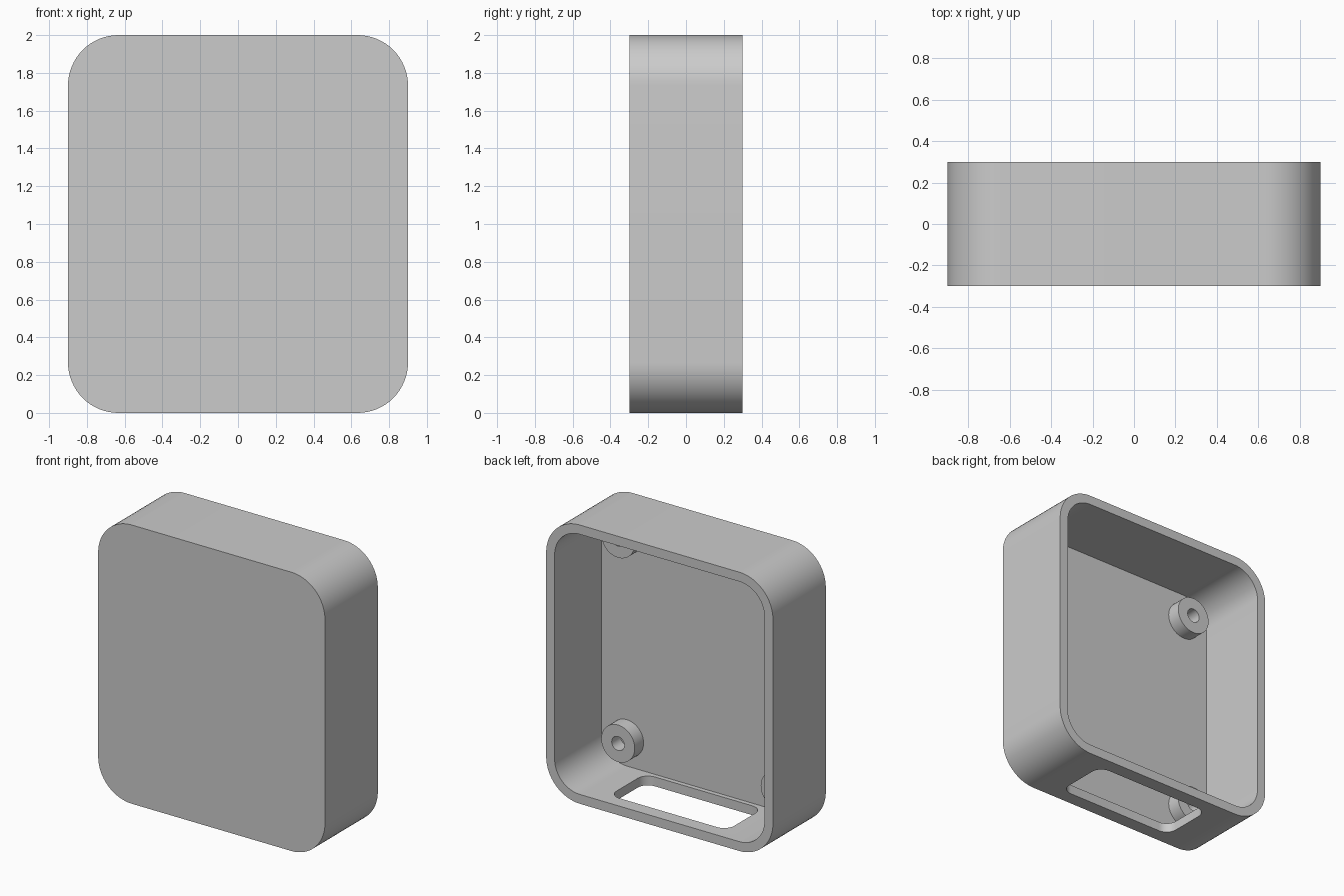
import bpy, bmesh, math
from mathutils import Matrix, Vector

if "Cube" in bpy.data.objects:
    bpy.data.objects.remove(bpy.data.objects["Cube"], do_unlink=True)

WALL, RADIUS = 0.067, 0.267
FLOOR_Y = -0.3 + WALL

grey = bpy.data.materials.new("plain grey")
grey.use_nodes = True
grey.diffuse_color = (0.6, 0.6, 0.6, 1)
grey.node_tree.nodes["Principled BSDF"].inputs["Base Color"].default_value = (0.6, 0.6, 0.6, 1)


def rounded_rect(w, h, r, steps=16):
    """Outline of a rounded rectangle with half sizes w, h."""
    pts = []
    for i, (sx, sy) in enumerate([(1, 1), (-1, 1), (-1, -1), (1, -1)]):
        for k in range(steps + 1):
            a = math.pi / 2 * (i + k / steps)
            pts.append((sx * (w - r) + r * math.cos(a), sy * (h - r) + r * math.sin(a)))
    return pts


def finish(bm, name):
    bmesh.ops.recalc_face_normals(bm, faces=bm.faces)
    mesh = bpy.data.meshes.new(name)
    bm.to_mesh(mesh)
    bm.free()
    ob = bpy.data.objects.new(name, mesh)
    bpy.context.collection.objects.link(ob)
    return ob


def prism(name, outline, low, high, matrix):
    """Extrude an outline from low to high along its normal, then place it."""
    bm = bmesh.new()
    face = bm.faces.new([bm.verts.new((x, y, low)) for x, y in outline])
    top = bmesh.ops.extrude_face_region(bm, geom=[face])["geom"]
    verts = [v for v in top if isinstance(v, bmesh.types.BMVert)]
    bmesh.ops.translate(bm, verts=verts, vec=(0, 0, high - low))
    bm.transform(matrix)
    return finish(bm, name)


def select_only(ob):
    bpy.ops.object.select_all(action='DESELECT')
    ob.select_set(True)
    bpy.context.view_layer.objects.active = ob


def smooth(ob):
    ob.data.materials.clear()
    ob.data.materials.append(grey)
    select_only(ob)
    bpy.ops.object.shade_smooth_by_angle(angle=math.radians(30))


def cut(ob, cutter):
    mod = ob.modifiers.new("cut", 'BOOLEAN')
    mod.operation, mod.solver, mod.object = 'DIFFERENCE', 'EXACT', cutter
    select_only(ob)
    bpy.ops.object.modifier_apply(modifier=mod.name)
    bpy.data.objects.remove(cutter, do_unlink=True)


# Outline plane to the upright front plane: outline y becomes z, depth runs along -y
upright = Matrix.Translation((0, 0, 1)) @ Matrix.Rotation(math.pi / 2, 4, 'X')

# Case open at the back, with a rounded slot through its bottom wall
case = prism("case", rounded_rect(0.9, 1, RADIUS), -0.3, 0.3, upright)
cut(case, prism("cavity_cutter", rounded_rect(0.9 - WALL, 1 - WALL, RADIUS - WALL),
                -0.5, -FLOOR_Y, upright))
cut(case, prism("slot_cutter", rounded_rect(0.467, 0.2, 0.08, 8), -0.1, 0.15, Matrix()))
smooth(case)


def screw_post(name, x, z):
    """Hollow round post standing on the inside of the front plate."""
    bm = bmesh.new()
    base, tip = FLOOR_Y, FLOOR_Y + 0.1
    profile = [(0.133, base), (0.133, tip), (0.05, tip), (0.05, base)]
    verts = [bm.verts.new((r, y, 0)) for r, y in profile]
    edges = [bm.edges.new(pair) for pair in zip(verts, verts[1:])]
    bmesh.ops.spin(bm, geom=verts + edges, cent=(0, 0, 0), axis=(0, 1, 0),
                   angle=math.tau, steps=40, use_merge=True)
    bmesh.ops.remove_doubles(bm, verts=bm.verts, dist=0.0001)
    bmesh.ops.translate(bm, verts=bm.verts, vec=Vector((x, 0, z)))
    smooth(finish(bm, name))


# One post at the centre of each corner curve
for side, x in (("left", 0.9 - RADIUS), ("right", RADIUS - 0.9)):
    for level, z in (("lower", RADIUS), ("upper", 2 - RADIUS)):
        screw_post(f"{level}_{side}_post", x, z)
